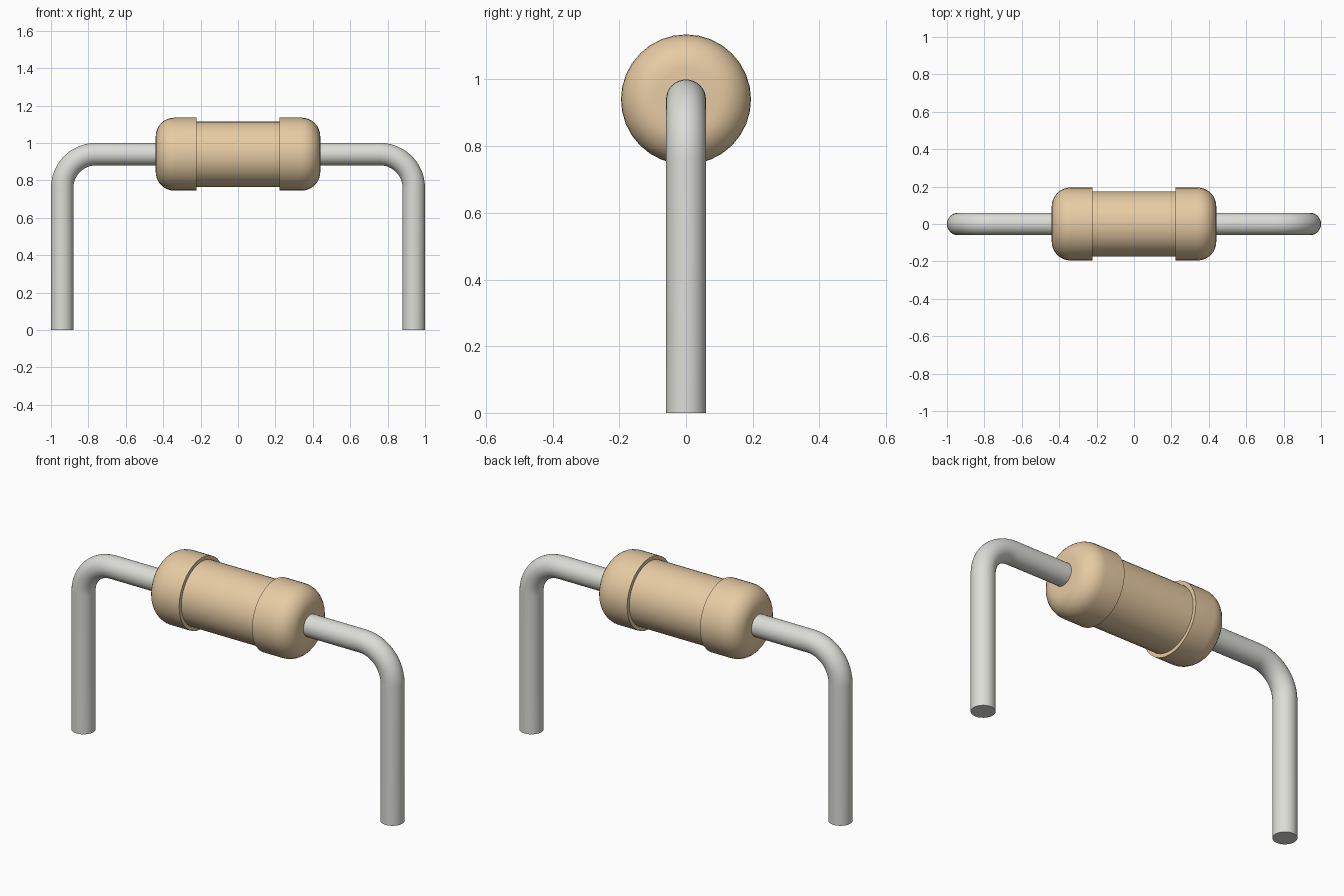
import bpy, bmesh
from math import sin, cos, pi, radians

if "Cube" in bpy.data.objects:
    bpy.data.objects.remove(bpy.data.objects["Cube"])

AXIS_Z = 0.94      # height of the body axis
WIRE_R = 0.06
BEND_R = 0.18


def material(name, rgb):
    m = bpy.data.materials.new(name)
    m.diffuse_color = (*rgb, 1)
    m.use_nodes = True
    m.node_tree.nodes["Principled BSDF"].inputs["Base Color"].default_value = m.diffuse_color
    return m


def skin_rings(name, rings, mat=None):
    """Join successive vertex rings into a capped, smooth-shaded solid."""
    bm = bmesh.new()
    loops = [[bm.verts.new(p) for p in ring] for ring in rings]
    n = len(loops[0])
    for a, b in zip(loops, loops[1:]):
        for i in range(n):
            j = (i + 1) % n
            bm.faces.new((a[i], a[j], b[j], b[i]))
    bm.faces.new(loops[0][::-1])
    bm.faces.new(loops[-1])
    bmesh.ops.recalc_face_normals(bm, faces=bm.faces)
    mesh = bpy.data.meshes.new(name)
    bm.to_mesh(mesh)
    bm.free()
    obj = bpy.data.objects.new(name, mesh)
    bpy.context.collection.objects.link(obj)
    if mat:
        mesh.materials.append(mat)
    bpy.ops.object.select_all(action='DESELECT')
    obj.select_set(True)
    bpy.context.view_layer.objects.active = obj
    bpy.ops.object.shade_smooth_by_angle(angle=radians(35))
    return obj


# Resistor body: half profile (x, radius) from waist to rounded end, then mirrored
half = [(0.222, 0.175), (0.222, 0.195)]
half += [(0.34 + 0.1 * sin(t), 0.095 + 0.1 * cos(t))
         for t in (k * pi / 16 for k in range(9))]
profile = [(-x, r) for x, r in reversed(half)] + half
SIDES = 32
angles = [2 * pi * k / SIDES for k in range(SIDES)]
skin_rings("resistor_body",
           [[(x, r * cos(a), AXIS_Z + r * sin(a)) for a in angles]
            for x, r in profile],
           material("tan_ceramic", (0.80, 0.60, 0.37)))

# Bent wire lead: path stations (x, z, tangent angle) from body to foot
LEG_X = 1 - WIRE_R
stations = [(0.40, AXIS_Z, 0)]
stations += [(LEG_X - BEND_R + BEND_R * sin(t), AXIS_Z - BEND_R + BEND_R * cos(t), t)
             for t in (k * pi / 24 for k in range(13))]
stations.append((LEG_X, 0, pi / 2))
lead = skin_rings("wire_leads",
                  [[(x + WIRE_R * sin(a) * sin(t), WIRE_R * cos(a),
                     z + WIRE_R * sin(a) * cos(t)) for a in angles]
                   for x, z, t in stations],
                  material("tinned_wire", (0.72, 0.72, 0.68)))

# Opposite lead
mirror = lead.modifiers.new("Mirror", 'MIRROR')
mirror.use_axis = (True, False, False)
mirror.use_mirror_merge = False
